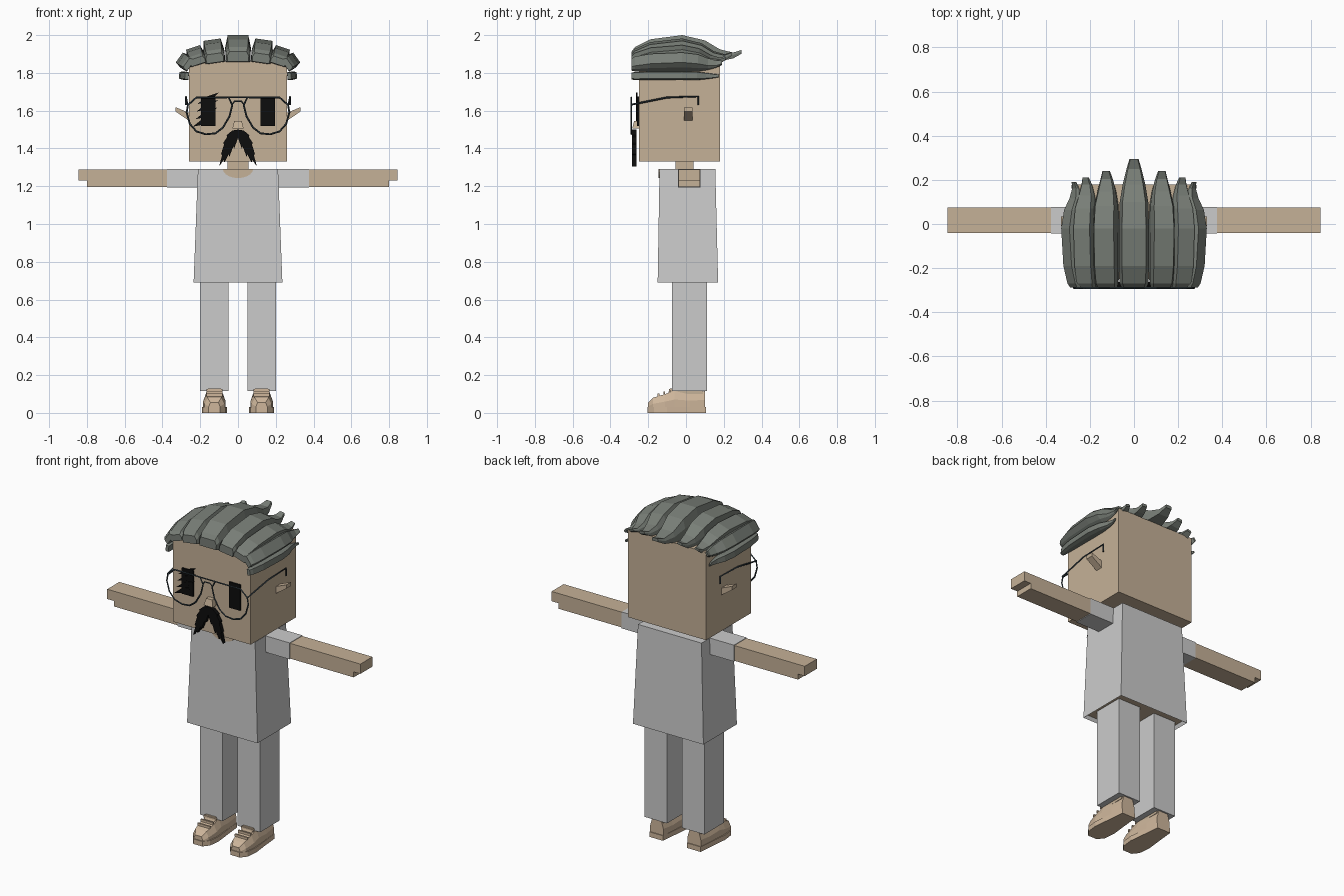
import bpy, bmesh, math
from mathutils import Vector, Matrix

cube = bpy.data.objects.get("Cube")
if cube:
    bpy.data.objects.remove(cube)


def material(name, rgb):
    m = bpy.data.materials.new(name)
    m.use_nodes = True
    m.diffuse_color = (*rgb, 1)
    m.node_tree.nodes["Principled BSDF"].inputs["Base Color"].default_value = (*rgb, 1)
    return m


skin = material("skin tan", (0.56, 0.44, 0.31))
leather = material("shoe tan", (0.62, 0.47, 0.33))
cloth = material("pale grey cloth", (0.6, 0.6, 0.6))
hair_grey = material("hair grey", (0.19, 0.21, 0.185))
black = material("black", (0.004, 0.004, 0.004))
wire = material("frame blue grey", (0.03, 0.045, 0.055))


def finish(name, bm, *mats):
    bmesh.ops.recalc_face_normals(bm, faces=bm.faces)
    me = bpy.data.meshes.new(name)
    bm.to_mesh(me)
    bm.free()
    for m in mats:
        me.materials.append(m)
    ob = bpy.data.objects.new(name, me)
    bpy.context.collection.objects.link(ob)
    return ob


def loft(name, rings, mat):
    """Skin a row of equal-sized rings of points and cap both ends."""
    bm = bmesh.new()
    rows = [[bm.verts.new(p) for p in ring] for ring in rings]
    n = len(rows[0])
    for a, b in zip(rows, rows[1:]):
        for i in range(n):
            j = (i + 1) % n
            bm.faces.new((a[i], a[j], b[j], b[i]))
    bm.faces.new(rows[0])
    bm.faces.new(rows[-1][::-1])
    return finish(name, bm, mat)


def rect(x0, x1, y0, y1, z):
    return [(x0, y0, z), (x1, y0, z), (x1, y1, z), (x0, y1, z)]


def box(name, x, y, z, mat):
    return loft(name, [rect(*x, *y, z[0]), rect(*x, *y, z[1])], mat)


def plate(name, pts, y0, y1, mat):
    """Extrude an outline of (x, z) points along y."""
    return loft(name, [[(x, y, z) for x, z in pts] for y in (y0, y1)], mat)


def tube(name, pts, radius, closed=False):
    cu = bpy.data.curves.new(name, 'CURVE')
    cu.dimensions = '3D'
    cu.bevel_depth = radius
    cu.bevel_resolution = 0
    cu.use_fill_caps = True
    sp = cu.splines.new('POLY')
    sp.points.add(len(pts) - 1)
    for p, co in zip(sp.points, pts):
        p.co = (*co, 1)
    sp.use_cyclic_u = closed
    cu.materials.append(wire)
    ob = bpy.data.objects.new(name, cu)
    bpy.context.collection.objects.link(ob)


# Head, neck and nose
box("head", (-.26, .26), (-.25, .18), (1.33, 1.86), skin)
box("neck", (-.055, .055), (-.055, .04), (1.2, 1.34), skin)
loft("nose", [rect(-.03, .03, -.285, -.25, 1.505), rect(-.02, .02, -.275, -.25, 1.545)], skin)

# Shirt with a skin-coloured recess under the hem
shirt = loft("shirt", [rect(-.235, .235, -.15, .17, .69),
                       rect(-.212, .212, -.14, .155, 1.29)], cloth)
bm = bmesh.new()
bm.from_mesh(shirt.data)
hem = min(bm.faces, key=lambda f: f.calc_center_median().z)
bmesh.ops.inset_region(bm, faces=[hem], thickness=.015)
for v in hem.verts:
    v.co.z += .02
hem.material_index = 1
bm.to_mesh(shirt.data)
bm.free()
shirt.data.materials.append(skin)

# Scooped neckline
arc = [math.pi * i / 10 for i in range(11)]
plate("neckline", [(.08 * math.cos(a), 1.291 - .048 * math.sin(a)) for a in arc],
      -.145, -.138, skin)

# Limbs and ears, one per side
for side, s in (("right", -1), ("left", 1)):
    def span(a, b):
        return sorted((s * a, s * b))

    box(side + "_sleeve", span(.19, .375), (-.043, .078), (1.193, 1.292), cloth)
    plate(side + "_arm", [(s * x, z) for x, z in
          ((.36, 1.197), (.80, 1.197), (.80, 1.23), (.845, 1.23), (.845, 1.289), (.36, 1.289))],
          -.04, .075, skin)
    box(side + "_trouser_leg", span(.05, .2), (-.075, .11), (.115, .715), cloth)
    plate(side + "_ear", [(s * x, z) for x, z in
          ((.25, 1.54), (.33, 1.595), (.33, 1.618), (.25, 1.585))], -.01, .035, skin)

    # Shoe: sole, upper, collar, tongue and laces
    c = s * .125
    outline = [(-.045, .105), (.045, .105), (.055, 0), (.066, -.1), (.058, -.17),
               (.03, -.205), (-.03, -.205), (-.058, -.17), (-.066, -.1), (-.055, 0)]
    loft(side + "_shoe_sole", [[(c + x, y, z) for x, y in outline] for z in (0, .03)], leather)
    stations = ((-.2, .055, .03), (-.175, .08, .052), (-.11, .1, .06), (-.06, .118, .056),
                (.02, .108, .052), (.1, .115, .044))
    loft(side + "_shoe_upper",
         [[(c - w, y, .025), (c + w, y, .025), (c + w, y, .6 * h),
           (c + .7 * w, y, h), (c - .7 * w, y, h), (c - w, y, .6 * h)]
          for y, h, w in stations], leather)
    box(side + "_ankle", (c - .04, c + .04), (-.05, .09), (.1, .13), skin)
    loft(side + "_shoe_tongue", [rect(c - .03, c + .03, -.1, -.07, .09),
                                 rect(c - .035, c + .035, -.085, -.07, .13)], leather)
    for i in range(3):
        y, z = -.15 + .03 * i, .088 + .012 * i
        box(f"{side}_lace_{i + 1}", (c - .042, c + .042), (y, y + .01), (z, z + .014), leather)

# Painted eyes and the slanted strokes over one of them
for side, s in (("right", -1), ("left", 1)):
    x0, x1 = sorted((s * .12, s * .195))
    box(side + "_eye", (x0, x1), (-.259, -.249), (1.52, 1.675), black)
for i, x in enumerate((-.24, -.225, -.22, -.215)):
    z = 1.515 + .04 * i
    plate(f"eye_stroke_{i + 1}", [(x, z), (x + .06, z + .012), (x + .115, z + .062),
                                  (x + .05, z + .04)], -.264, -.256, black)

# Moustache with ragged ends
half = [(0, 1.5), (.03, 1.495), (.06, 1.47), (.058, 1.46), (.078, 1.43), (.074, 1.42),
        (.09, 1.37), (.084, 1.365), (.1, 1.305), (.075, 1.34), (.072, 1.325), (.05, 1.37),
        (.046, 1.355), (.025, 1.41), (.02, 1.4), (0, 1.455)]
for side, s in (("right", -1), ("left", 1)):
    plate(side + "_moustache", [(s * x, z) for x, z in half], -.285, -.262, black)

# Spectacles
rim = [(.03, 1.63), (.05, 1.67), (.22, 1.67), (.265, 1.63), (.272, 1.59), (.255, 1.53),
       (.22, 1.49), (.17, 1.475), (.12, 1.48), (.08, 1.51), (.045, 1.57)]
for side, s in (("right", -1), ("left", 1)):
    tube(side + "_lens_rim", [(s * x, -.29, z) for x, z in rim], .005, True)
    tube(side + "_temple", [(s * .268, -.29, 1.632), (s * .275, -.1, 1.67),
                            (s * .275, .065, 1.675), (s * .275, .065, 1.63)], .005)
tube("upper_bridge", [(-.05, -.29, 1.67), (.05, -.29, 1.67)], .004)
tube("lower_bridge", [(-.03, -.29, 1.635), (-.018, -.29, 1.65),
                      (.018, -.29, 1.65), (.03, -.29, 1.635)], .004)

# Swept-back hair: (y, bottom, top, half width) for a strand of unit size
profile = ((-.288, 0, .38, .84), (-.27, -.02, .55, .95), (-.19, -.02, .84, 1), (-.02, -.02, 1, 1),
           (.1, -.02, .8, .95), (.18, .02, .46, .75), (.25, .12, .34, .5), (.295, .3, .44, .3))


def strand(name, x, z, roll, width, height, tip):
    turn = Matrix.Rotation(roll, 3, 'Y')
    rings = []
    for y, lo, hi, w in profile:
        y = y if y < 0 else y * tip / .295
        w *= width
        lo, hi = lo * height, hi * height
        mid = lo + .55 * (hi - lo)
        ring = ((-.95 * w, lo), (.95 * w, lo), (w, mid), (.8 * w, hi), (-.8 * w, hi), (-w, mid))
        rings.append([Vector((x, y, z)) + turn @ Vector((u, 0, v)) for u, v in ring])
    loft(name, rings, hair_grey)


strand("hair_strand_middle", 0, 1.86, 0, .068, .14, .295)
for side, s in (("right", -1), ("left", 1)):
    strand(side + "_hair_inner", s * .12, 1.855, s * .14, .056, .122, .24)
    strand(side + "_hair_outer", s * .208, 1.845, s * .32, .048, .095, .21)
    strand(side + "_hair_corner", s * .25, 1.838, s * .95, .04, .075, .19)
    strand(side + "_hair_side", s * .262, 1.782, s * 1.45, .022, .05, .175)
